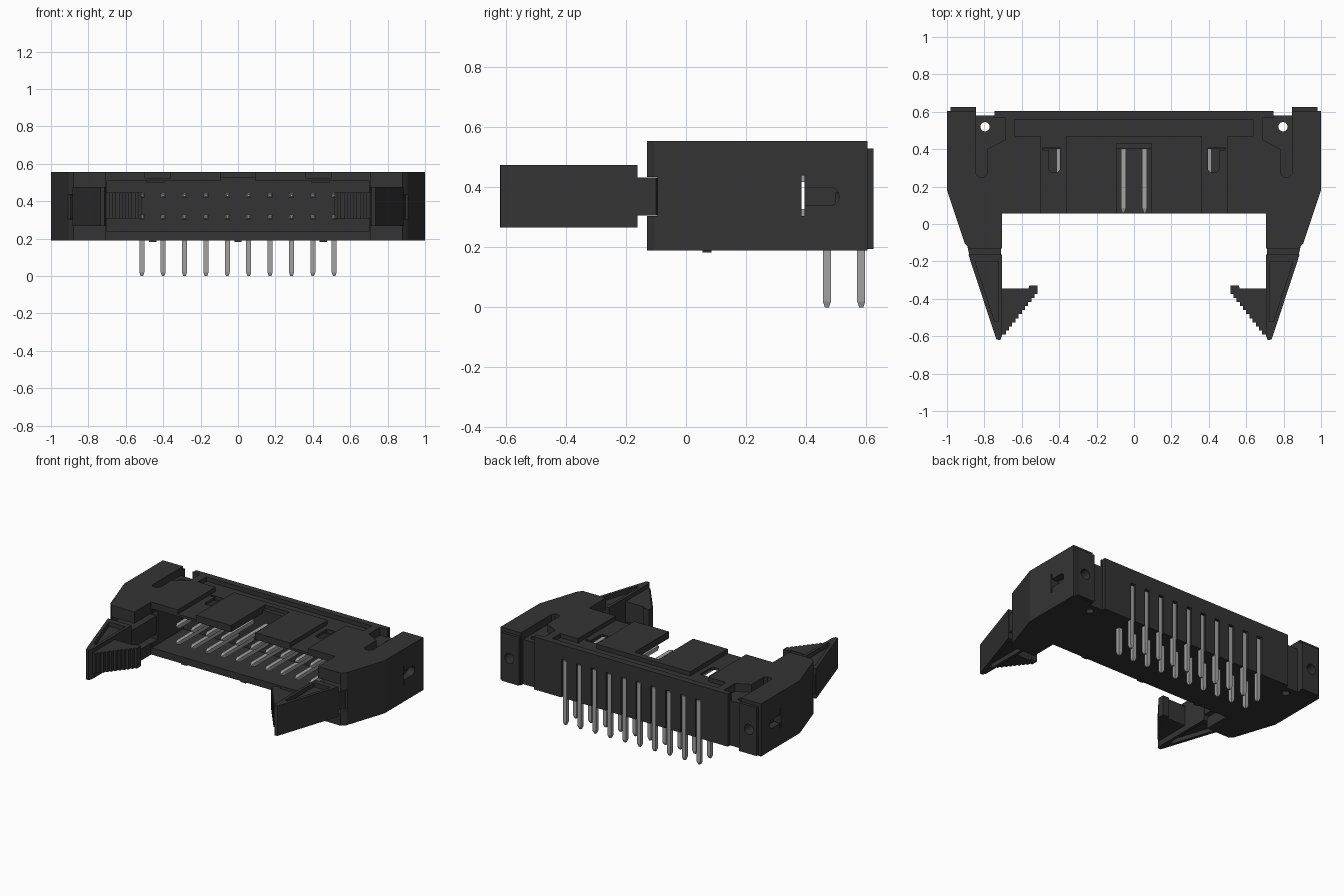
import bpy, bmesh, math
from mathutils import Matrix

cube = bpy.data.objects.get("Cube")
if cube:
    bpy.data.objects.remove(cube)


def material(name, rgb):
    m = bpy.data.materials.new(name)
    m.use_nodes = True
    m.diffuse_color = (*rgb, 1)
    bsdf = m.node_tree.nodes["Principled BSDF"]
    bsdf.inputs["Base Color"].default_value = (*rgb, 1)
    bsdf.inputs["Roughness"].default_value = 0.6
    return m


BLACK = material("black plastic", (0.034, 0.034, 0.034))
METAL = material("pin metal", (0.36, 0.36, 0.36))


def finish(name, bm, mat):
    bmesh.ops.recalc_face_normals(bm, faces=bm.faces)
    mesh = bpy.data.meshes.new(name)
    bm.to_mesh(mesh)
    bm.free()
    mesh.materials.append(mat)
    ob = bpy.data.objects.new(name, mesh)
    bpy.context.collection.objects.link(ob)
    return ob


def prism(name, pts, z0, z1, side=1, mat=BLACK):
    """Extrude a plan outline from z0 to z1, mirrored in x when side is -1."""
    bm = bmesh.new()
    face = bm.faces.new([bm.verts.new((x * side, y, z0)) for x, y in pts])
    top = bmesh.ops.extrude_face_region(bm, geom=[face])["geom"]
    verts = [v for v in top if isinstance(v, bmesh.types.BMVert)]
    bmesh.ops.translate(bm, verts=verts, vec=(0, 0, z1 - z0))
    return finish(name, bm, mat)


def box(name, x0, x1, y0, y1, z0, z1, side=1, mat=BLACK):
    return prism(name, [(x0, y0), (x1, y0), (x1, y1), (x0, y1)], z0, z1, side, mat)


def cylinder(name, center, radius, depth, axis="Z"):
    bm = bmesh.new()
    turn = Matrix.Rotation(math.pi / 2, 4, "X" if axis == "Y" else "Y")
    rot = Matrix.Identity(4) if axis == "Z" else turn
    bmesh.ops.create_cone(bm, cap_ends=True, segments=20, radius1=radius, radius2=radius,
                          depth=depth, matrix=Matrix.Translation(center) @ rot)
    return finish(name, bm, BLACK)


def combine(target, tool, operation="DIFFERENCE"):
    """Apply a boolean and discard the tool."""
    mod = target.modifiers.new("shape", "BOOLEAN")
    mod.operation, mod.object, mod.solver = operation, tool, "EXACT"
    bpy.context.view_layer.objects.active = target
    bpy.ops.object.modifier_apply(modifier=mod.name)
    bpy.data.objects.remove(tool)


# Housing outline with end towers
half = [(0.705, 0.055), (0.705, -0.13), (0.88, -0.13), (0.905, -0.105), (1, 0.18), (1, 0.605),
        (0.845, 0.605), (0.845, 0.58), (0.745, 0.58), (0.745, 0.605)]
outline = half + [(-x, y) for x, y in reversed(half)]
housing = prism("housing", outline, 0.19, 0.555)


def cut(*bounds, side=1):
    combine(housing, box("cutter", *bounds, side=side))


# Pin cavity, key slot and recessed roof
cut(-0.7, 0.7, -0.2, 0.4, 0.237, 0.508)
cut(-0.093, 0.093, 0, 0.4, 0.45, 0.6)
cut(-0.093, 0.093, 0.39, 0.43, 0.53, 0.6)
roof = [(0.635, 0.56), (0.635, 0.47), (0.5, 0.47), (0.5, 0), (0.36, 0), (0.36, 0.47)]
combine(housing, prism("cutter", roof + [(-x, y) for x, y in reversed(roof)], 0.525, 0.6))

for s in (1, -1):
    # Mounting ears
    combine(housing, box("ear", 0.846, 0.98, 0.59, 0.625, 0.195, 0.53, s), "UNION")
    # Latch channel, narrow neck notch and side slot
    cut(0.6, 0.88, -0.2, 0.12, 0.27, 0.475, side=s)
    cut(0.8, 1.1, -0.2, -0.095, 0.305, 0.435, side=s)
    cut(0.6, 1.1, 0.385, 0.395, 0.305, 0.44, side=s)
    cut(0.95, 1.1, 0.39, 0.48, 0.34, 0.4, side=s)
    combine(housing, cylinder("cutter", (s * 1.02, 0.48, 0.37), 0.03, 0.14, "X"))
    # Corner recess with a rounded groove
    groove = [(0.75, 0.59), (0.845, 0.59), (0.845, 0.27), (0.83, 0.25), (0.8, 0.25),
              (0.785, 0.27), (0.785, 0.4), (0.69, 0.45), (0.69, 0.57), (0.75, 0.57)]
    combine(housing, prism("cutter", groove, 0.5, 0.6, s))
    # Vertical and rear screw holes
    combine(housing, cylinder("cutter", (s * 0.797, 0.52, 0.37), 0.025, 0.6))
    combine(housing, cylinder("cutter", (s * 0.92, 0.6, 0.365), 0.035, 0.2, "Y"))
    # Roof windows
    window = [(0.395, 0.41), (0.49, 0.41), (0.49, 0.395), (0.455, 0.395), (0.455, 0.29),
              (0.44, 0.275), (0.41, 0.275), (0.395, 0.29)]
    combine(housing, prism("cutter", window, 0.5, 0.6, s))

# Rear grooves that hold the outer pins
PITCH = 0.1143
columns = [(i - 4.5) * PITCH for i in range(10)]
for x in columns:
    cut(x - 0.019, x + 0.019, 0.565, 0.65, 0.1, 0.455)

# Small feet under the front lip
for x in (-0.455, 0, 0.455):
    box("foot", x - 0.02, x + 0.02, 0.055, 0.085, 0.183, 0.2)

# Latches
STEPS = 11
for s, label in ((1, "left"), (-1, "right")):
    arm = prism(label + "_latch_arm", [(0.705, -0.162), (0.705, -0.595), (0.715, -0.62),
                (0.735, -0.618), (0.745, -0.59), (0.886, -0.162)], 0.267, 0.475, s)
    for z0, z1 in ((0.445, 0.5), (0.2, 0.297)):
        web = [(0.725, -0.2), (0.85, -0.2), (0.745, -0.52), (0.725, -0.52)]
        combine(arm, prism("cutter", web, z0, z1, s))
    prism(label + "_latch_neck", [(0.71, 0.12), (0.71, -0.17), (0.88, -0.17), (0.895, -0.1),
          (0.875, -0.09), (0.875, 0.12)], 0.307, 0.433, s)
    # Finger grip with stepped ridges
    grip = [(0.71, -0.345), (0.565, -0.345), (0.56, -0.33), (0.515, -0.33)]
    for i in range(STEPS):
        x, y = 0.515 + 0.017 * i, -0.375 - 0.0215 * i
        grip += [(x, y), (x + 0.017, y)]
    prism(label + "_latch_grip", grip + [(0.71, -0.59)], 0.307, 0.447, s)


# Right-angle pins with tapered ends
def pin(name, x, y, z, r=0.0135):
    bm = bmesh.new()
    path = [((x, 0.06, z), 0.4, "Y"), ((x, 0.085, z), 1, "Y"), ((x, y - 0.025, z), 1, "Y"),
            ((x, y, z), 1, "D"), ((x, y, 0.02), 1, "Z"), ((x, y, 0), 0.5, "Z")]
    rings = []
    for (px, py, pz), scale, kind in path:
        ring = []
        for a, b in ((-1, -1), (1, -1), (1, 1), (-1, 1)):
            dy = b * r * scale if kind != "Y" else 0
            dz = b * r * scale if kind != "Z" else 0
            ring.append(bm.verts.new((px + a * r * scale, py + dy, pz + dz)))
        rings.append(ring)
    for p, q in zip(rings, rings[1:]):
        for k in range(4):
            n = (k + 1) % 4
            bm.faces.new((p[k], p[n], q[n], q[k]))
    bm.faces.new(rings[0])
    bm.faces.new(rings[-1])
    return finish(name, bm, METAL)


for i, x in enumerate(columns):
    pin(f"upper_pin_{i + 1}", x, 0.584, 0.431)
    pin(f"lower_pin_{i + 1}", x, 0.47, 0.315)
